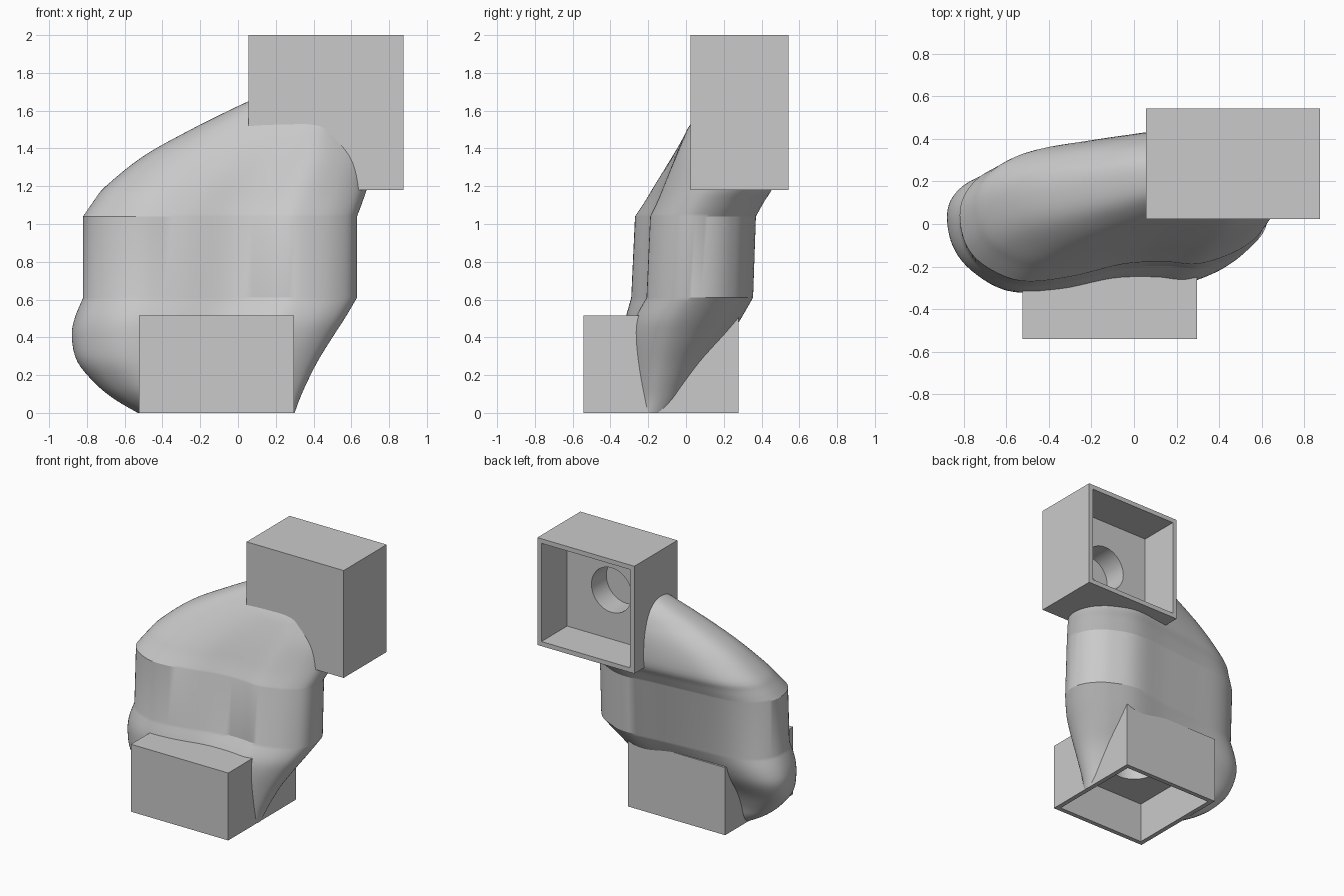
import bpy, bmesh
from math import pi
from mathutils import Matrix, Vector

if "Cube" in bpy.data.objects:
    bpy.data.objects.remove(bpy.data.objects["Cube"], do_unlink=True)

SHADE = (0.59, 0.59, 0.59, 1)
grey = bpy.data.materials.new("plain grey")
grey.use_nodes = True
grey.diffuse_color = SHADE
grey.node_tree.nodes["Principled BSDF"].inputs["Base Color"].default_value = SHADE


def finish(name, bm):
    bmesh.ops.recalc_face_normals(bm, faces=bm.faces)
    mesh = bpy.data.meshes.new(name)
    bm.to_mesh(mesh)
    bm.free()
    mesh.materials.append(grey)
    obj = bpy.data.objects.new(name, mesh)
    bpy.context.collection.objects.link(obj)
    return obj


def block(name, low, high):
    low, high = Vector(low), Vector(high)
    bm = bmesh.new()
    bmesh.ops.create_cube(bm, size=1, matrix=Matrix.Translation((low + high) / 2)
                          @ Matrix.Diagonal((*(high - low), 1)))
    return finish(name, bm)


def rod(name, start, end, radius):
    start, end = Vector(start), Vector(end)
    axis = end - start
    turn = axis.to_track_quat('Z', 'Y').to_matrix().to_4x4()
    bm = bmesh.new()
    bmesh.ops.create_cone(bm, cap_ends=True, segments=48, radius1=radius, radius2=radius,
                          depth=axis.length, matrix=Matrix.Translation((start + end) / 2) @ turn)
    return finish(name, bm)


def cut(obj, cutter):
    cutter.hide_render = True
    mod = obj.modifiers.new("cut", 'BOOLEAN')
    mod.operation, mod.solver, mod.object = 'DIFFERENCE', 'EXACT', cutter
    bpy.context.view_layer.objects.active = obj
    bpy.ops.object.modifier_apply(modifier=mod.name)
    bpy.data.objects.remove(cutter, do_unlink=True)


def smooth(obj, degrees):
    bpy.ops.object.select_all(action='DESELECT')
    obj.select_set(True)
    bpy.context.view_layer.objects.active = obj
    bpy.ops.object.shade_smooth_by_angle(angle=degrees * pi / 180)


def spline(points, steps, closed):
    """Smooth curve through the points, any dimension."""
    n, out = len(points), []
    pick = (lambda i: points[i % n]) if closed else (lambda i: points[max(0, min(n - 1, i))])
    for i in range(n if closed else n - 1):
        for s in range(steps):
            t = s / steps
            out.append([0.5 * (2 * b + (c - a) * t + (2 * a - 5 * b + 4 * c - d) * t ** 2
                               + (3 * b - a - 3 * c + d) * t ** 3)
                        for a, b, c, d in zip(*(pick(i + k) for k in (-1, 0, 1, 2)))])
    return out if closed else out + [list(points[-1])]


# Body outline: x, y of the kidney shape, y of the rounder shape near the top
outline = spline([(-.82, .04, -.03), (-.79, -.1, -.14), (-.7, -.2, -.21), (-.53, -.27, -.25),
                  (-.3, -.25, -.265), (-.05, -.19, -.27), (.15, -.18, -.27), (.3, -.19, -.25),
                  (.46, -.14, -.18), (.57, -.07, -.1), (.62, 0, -.02), (.63, .08, .08),
                  (.605, .17, .17), (.55, .245, .245), (.46, .31, .31), (.28, .37, .37),
                  (0, .345, .33), (-.3, .32, .27), (-.55, .295, .2), (-.7, .24, .13),
                  (-.79, .15, .06)], 5, True)

# Body levels: height, left, right, front, back, backward shift of the left end
lower = [(0, -.53, .3, -.33, -.03, .15), (.07, -.65, .325, -.34, .02, .14),
         (.15, -.75, .36, -.35, .06, .13), (.27, -.85, .42, -.365, .13, .12),
         (.4, -.88, .5, -.37, .225, .11), (.5, -.865, .565, -.35, .29, .07),
         (.61, -.82, .63, -.29, .355, 0)]
upper = [(1.04, -.82, .63, -.27, .37, 0), (1.12, -.765, .66, -.22, .415, 0),
         (1.2, -.7, .685, -.175, .46, 0), (1.36, -.5, .71, -.08, .48, 0),
         (1.5, -.25, .67, .005, .48, 0), (1.6, -.05, .66, .07, .46, 0),
         (1.68, .12, .66, .12, .42, 0)]
levels = spline(lower, 4, False) + spline(upper, 4, False)

xs, ys, _ = zip(*outline)
wide, deep = max(xs) - min(xs), max(ys) - min(ys)
bm = bmesh.new()
rings = []
for z, left, right, front, back, shift in levels:
    blend = min(1, max(0, (z - 1.04) / .46))
    ring = []
    for x, y, y_top in outline:
        u = (x - min(xs)) / wide
        v = (y + (y_top - y) * blend - min(ys)) / deep
        ring.append(bm.verts.new((left + u * (right - left),
                                  front + v * (back - front) + shift * (1 - u) ** 3, z)))
    rings.append(ring)
for a, b in zip(rings, rings[1:]):
    for i in range(len(a)):
        j = (i + 1) % len(a)
        bm.faces.new((a[i], a[j], b[j], b[i]))
bm.faces.new(rings[0][::-1])
bm.faces.new(rings[-1])
body = finish("curved_body", bm)

# Keep the body out of both hollow boxes
cut(body, block("body_cutter_low", (-.515, -.53, -.1), (.285, .265, .505)))
cut(body, block("body_cutter_high", (.068, .035, 1.19), (.865, .53, 1.99)))
smooth(body, 25)

# Lower box, open underneath, with a round blind hole in its ceiling
box = block("lower_box", (-.525, -.542, 0), (.297, .277, .515))
cut(box, block("cavity", (-.49, -.507, -.1), (.262, .242, .31)))
cut(box, rod("hole", (-.114, -.132, .2), (-.114, -.132, .485), .17))
smooth(box, 25)

# Upper box, open at the back, with a round blind hole in its inner wall
box = block("upper_box", (.056, .024, 1.18), (.876, .543, 2))
cut(box, block("cavity", (.091, .233, 1.215), (.841, .7, 1.965)))
cut(box, rod("hole", (.466, .35, 1.59), (.466, .053, 1.59), .17))
smooth(box, 25)
